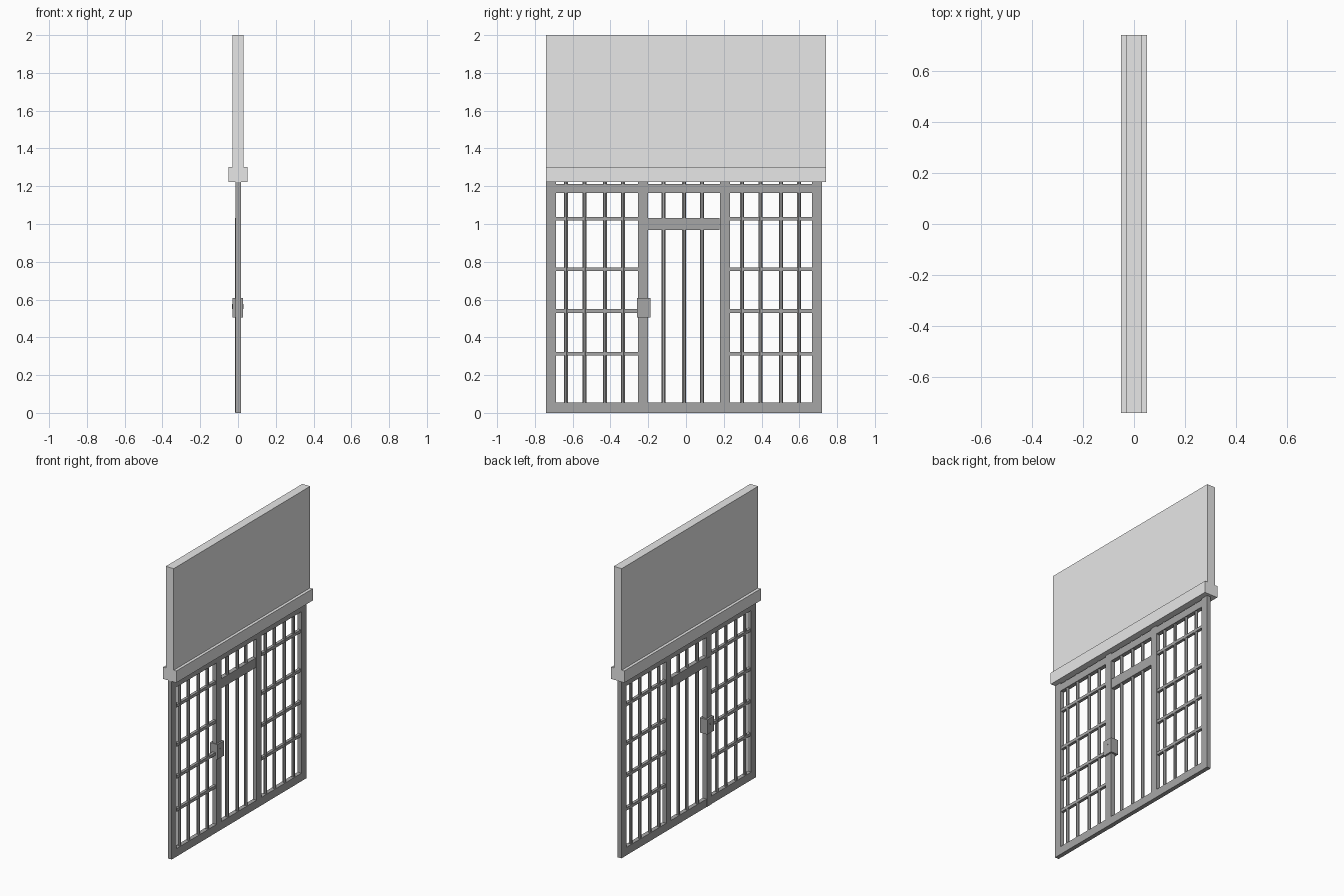
import bpy, math

if "Cube" in bpy.data.objects:
    bpy.data.objects.remove(bpy.data.objects["Cube"])


def material(name, v):
    m = bpy.data.materials.new(name)
    m.diffuse_color = (v, v, v, 1)
    m.use_nodes = True
    m.node_tree.nodes["Principled BSDF"].inputs["Base Color"].default_value = m.diffuse_color
    return m


STONE = material("light_stone", 0.8)
IRON = material("grey_iron", 0.38)


def box(name, x, y, z, mat=IRON):
    """Box from (min, max) ranges on each axis."""
    bpy.ops.mesh.primitive_cube_add(size=1, location=[sum(r) / 2 for r in (x, y, z)])
    o = bpy.context.object
    o.name = name
    o.scale = [r[1] - r[0] for r in (x, y, z)]
    bpy.ops.object.transform_apply(location=False, rotation=False, scale=True)
    o.data.materials.append(mat)
    return o


def rod(name, y, z0, z1, r=0.0115):
    """Upright faceted bar."""
    bpy.ops.mesh.primitive_cylinder_add(vertices=8, radius=r, depth=z1 - z0,
                                        location=(0, y, (z0 + z1) / 2),
                                        rotation=(0, 0, math.pi / 8))
    o = bpy.context.object
    o.name = name
    o.data.materials.append(IRON)


FX = (-0.014, 0.015)   # depth of the fixed frame
DX = (-0.017, 0.013)   # depth of the door frame

# Solid wall above the gate and its thicker lintel
box("upper_wall", (-0.03, 0.03), (-0.74, 0.74), (1.30, 2.0), STONE)
box("lintel", (-0.05, 0.05), (-0.74, 0.74), (1.222, 1.303), STONE)

# Upright posts
for name, y in (("left_post", (-0.74, -0.687)), ("lock_post", (-0.254, -0.201)),
                ("hinge_post", (0.18, 0.233)), ("right_post", (0.667, 0.72))):
    box(name, FX, y, (0, 1.222))

# Top and bottom rails
for name, y in (("left", (-0.687, -0.254)), ("middle", (-0.201, 0.18)),
                ("right", (0.233, 0.667))):
    box(name + "_top_rail", FX, y, (1.163, 1.213))
    box(name + "_bottom_rail", FX, y, (0, 0.055))

# Door frame: stile on each side and a header
box("door_lock_stile", DX, (-0.25, -0.202), (0.001, 1.02))
box("door_header", DX, (-0.202, 0.177), (0.967, 1.033))

# Upright bars of the side panels and the door
for y in (-0.636, -0.538, -0.43, -0.334, 0.297, 0.395, 0.503, 0.599,
          -0.119, -0.01, 0.085):
    rod("upright_bar", y, 0.05, 1.222)

# Cross bars of the side panels
for z in (0.313, 0.54, 0.76, 1.028):
    for name, y in (("left_cross_bar", (-0.687, -0.254)),
                    ("right_cross_bar", (0.233, 0.667))):
        box(name, (-0.01, 0.01), y, (z - 0.01, z + 0.01))

# Lock case with a small keyhole plate on both sides
box("lock_case", (-0.03, 0.027), (-0.26, -0.188), (0.506, 0.608))
for x in (-0.03, 0.027):
    bpy.ops.mesh.primitive_cylinder_add(vertices=12, radius=0.007, depth=0.003,
                                        location=(x, -0.225, 0.57),
                                        rotation=(0, math.pi / 2, 0))
    bpy.context.object.name = "keyhole_round"
    bpy.context.object.data.materials.append(IRON)
    box("keyhole_slot", (x - 0.0015, x + 0.0015), (-0.228, -0.222), (0.55, 0.566))
